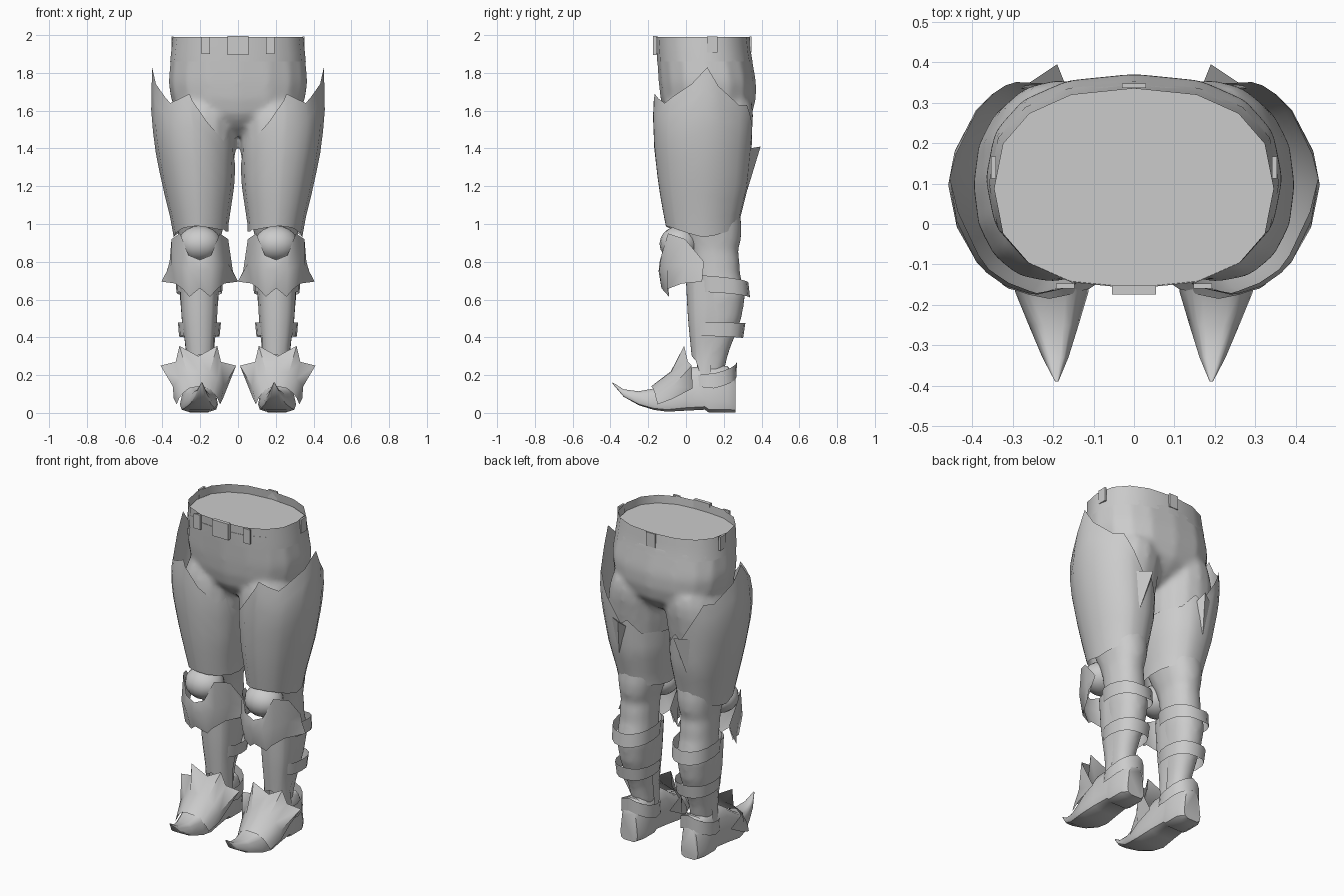
import bpy, bmesh, math

if "Cube" in bpy.data.objects:
    bpy.data.objects.remove(bpy.data.objects["Cube"])

steel = bpy.data.materials.new("light_grey")
steel.diffuse_color = (0.6, 0.6, 0.6, 1)
steel.use_nodes = True
steel.node_tree.nodes["Principled BSDF"].inputs["Base Color"].default_value = steel.diffuse_color


def make(name, verts, faces, mirror=True, angle=40):
    """Mesh object with smooth shading, optionally mirrored to the other leg."""
    me = bpy.data.meshes.new(name)
    me.from_pydata(verts, [], faces)
    me.materials.append(steel)
    me.shade_smooth()
    me.set_sharp_from_angle(angle=math.radians(angle))
    ob = bpy.data.objects.new(name, me)
    bpy.context.collection.objects.link(ob)
    if mirror:
        ob.modifiers.new("mirror", 'MIRROR')
    return ob


def lerp_table(table, t):
    """Linear lookup in rows of (key, values...)."""
    if t <= table[0][0]:
        return table[0][1:]
    for a, b in zip(table, table[1:]):
        if t <= b[0]:
            f = (t - a[0]) / (b[0] - a[0])
            return [p + (q - p) * f for p, q in zip(a[1:], b[1:])]
    return table[-1][1:]


def oval(box, deg, e=2.4):
    """Point on a squarish oval inside the box x0, x1, y0, y1."""
    x0, x1, y0, y1 = box
    c, s = math.cos(math.radians(deg)), math.sin(math.radians(deg))
    return ((x0 + x1) / 2 + (x1 - x0) / 2 * math.copysign(abs(c) ** (2 / e), c),
            (y0 + y1) / 2 + (y1 - y0) / 2 * math.copysign(abs(s) ** (2 / e), s))


def wall(profile, edge, rows=6, step=22.5, shape=lambda z: 2.4, cap=False):
    """Wall round a profile; edge rows give (angle, bottom z, top z)."""
    lo, hi = edge[0][0], edge[-1][0]
    angs = {k[0] for k in edge}
    n = round((hi - lo) / step)
    angs |= {a for a in (lo + step * i for i in range(n)) if min(abs(a - k[0]) for k in edge) > 6}
    angs = sorted(angs)
    closed = hi - lo == 360
    if closed:
        angs.pop()
    m = len(angs)
    verts, faces = [], []
    for r in range(rows + 1):
        for a in angs:
            zb, zt = lerp_table(edge, a)
            z = zb + (zt - zb) * r / rows
            verts.append((*oval(lerp_table(profile, z), a, shape(z)), z))
    for r in range(rows):
        for i in range(m if closed else m - 1):
            j = (i + 1) % m
            faces.append((r * m + i, r * m + j, (r + 1) * m + j, (r + 1) * m + i))
    if cap:
        faces += [tuple(reversed(range(m))), tuple(range(rows * m, rows * m + m))]
    return verts, faces


def shell(name, *args, mirror=True, **kw):
    return make(name, *wall(*args, **kw), mirror)


def arch_plate(name, rows, cx):
    """Plate symmetric about the leg centre; rows of half outlines (dx, y, z)."""
    verts, faces = [], []
    for row in rows:
        verts += [(cx - dx, y, z) for dx, y, z in reversed(row[1:])]
        verts += [(cx + dx, y, z) for dx, y, z in row]
    m = 2 * len(rows[0]) - 1
    for r in range(len(rows) - 1):
        for i in range(m - 1):
            faces.append((r * m + i, r * m + i + 1, (r + 1) * m + i + 1, (r + 1) * m + i))
    return make(name, verts, faces, angle=50)


def box(name, centre, size, mirror=False):
    bm = bmesh.new()
    bmesh.ops.create_cube(bm, size=1)
    verts = [[c + v.co[k] * size[k] for k, c in enumerate(centre)] for v in bm.verts]
    faces = [[v.index for v in f.verts] for f in bm.faces]
    bm.free()
    return make(name, verts, faces, mirror)


# Trousers: hips and both legs blended into one smooth skin
hips = [(1.47, -.05, .05, 0, .22), (1.52, -.18, .18, -.075, .3), (1.58, -.3, .3, -.115, .35),
        (1.66, -.355, .355, -.135, .37), (1.75, -.37, .37, -.145, .372),
        (1.9, -.355, .355, -.155, .345), (1.99, -.345, .345, -.16, .335)]
leg = [(.2, .14, .26, .06, .2), (.3, .14, .27, .05, .22), (.5, .112, .298, .04, .295),
       (.62, .1, .31, .05, .315), (.75, .105, .305, .035, .285), (.82, .105, .305, .025, .285),
       (.87, .105, .305, .015, .275), (.94, .085, .315, -.02, .3), (1.1, .055, .345, -.085, .285),
       (1.4, .01, .4, -.145, .335), (1.56, .005, .37, -.135, .36), (1.64, .02, .34, -.11, .35)]
hv, hf = wall(hips, [(0, 1.47, 1.93), (360, 1.47, 1.93)], rows=12, cap=True)
lv, lf = wall(leg, [(0, .2, 1.64), (360, .2, 1.64)], rows=24, shape=lambda z: 2.2, cap=True)
a, b = len(hv), len(hv) + len(lv)
trousers = make("trousers", hv + lv + [(-x, y, z) for x, y, z in lv],
                hf + [[i + a for i in f] for f in lf] + [[i + b for i in reversed(f)] for f in lf],
                mirror=False)
rm = trousers.modifiers.new("blend", 'REMESH')
rm.mode, rm.voxel_size, rm.use_smooth_shade = 'VOXEL', .016, True
sm = trousers.modifiers.new("soften", 'SMOOTH')
sm.factor, sm.iterations = .5, 8

# Waistband rim, inner cap, buckle and belt loops
shell("waistband", hips, [(0, 1.86, 1.99), (360, 1.86, 1.99)], rows=3, mirror=False)
waist = [(*oval(lerp_table(hips, 1.99), i * 22.5), 1.94) for i in range(16)]
make("waist_cap", waist, [tuple(range(16))], mirror=False)
box("buckle", (0, -.163, 1.945), (.11, .022, .1))
box("front_loop", (.17, -.153, 1.945), (.045, .012, .09), True)
box("side_loop", (.347, .14, 1.95), (.012, .055, .085), True)
box("back_loop", (0, .342, 1.95), (.06, .012, .085))

# Thigh guard with jagged top that closes in on the hips
thigh = [(.93, .05, .34, -.09, .27), (1.0, .05, .35, -.11, .28), (1.2, .02, .4, -.145, .33),
         (1.4, .01, .44, -.168, .35), (1.58, .02, .46, -.175, .365), (1.83, .03, .455, -.16, .385)]
shell("thigh_guard", thigh, [
    (0, .93, 1.83), (20, .94, 1.73), (45, .96, 1.63), (58, .97, 1.63), (75, .98, 1.52),
    (95, .98, 1.38), (106, .98, 1.41), (125, .98, 1.33), (180, .96, 1.31), (205, .96, 1.4),
    (213, .97, 1.49), (226, .97, 1.44), (250, .98, 1.54), (277, .99, 1.69), (306, .98, 1.64),
    (337, .95, 1.74), (360, .93, 1.83)], rows=8, shape=lambda z: 2.05 - max(0, z - 1.5) * 2.3)
# Spur at the back of the thigh guard
make("thigh_spur", [(.17, .345, 1.37), (.28, .335, 1.4), (.19, .395, 1.41), (.23, .325, 1.18)],
     [(0, 2, 1), (1, 2, 3), (0, 3, 2)])

# Knee: flared plate and round cap
arch_plate("knee_flare", [
    [(0, -.13, .66), (.055, -.09, .615), (.09, -.1, .655), (.13, -.02, .685), (.203, .085, .695)],
    [(0, -.145, .75), (.06, -.14, .76), (.115, -.1, .78), (.15, 0, .79), (.175, .09, .75)],
    [(0, -.138, .81), (.06, -.13, .835), (.105, -.095, .95), (.15, -.005, .92), (.16, .095, .8)]],
    .202)
bm = bmesh.new()
bmesh.ops.create_uvsphere(bm, u_segments=16, v_segments=10, radius=1)
make("knee_cap", [(.203 + v.co.x * .115, -.035 + v.co.y * .105, .895 + v.co.z * .095)
                  for v in bm.verts], [[v.index for v in f.verts] for f in bm.faces])
bm.free()

# Shin plate and straps
shin = [(.15, .12, .28, .04, .17), (.3, .13, .27, .03, .19), (.5, .11, .3, .01, .25),
        (.7, .1, .31, .0, .27)]
shell("shin_plate", shin, [(165, .2, .7), (185, .15, .7), (225, .28, .7), (270, .31, .7),
                           (315, .28, .7), (355, .15, .7), (375, .2, .7)], rows=5)
shell("upper_strap", [(.6, .085, .325, .05, .34), (.74, .08, .33, .04, .325)],
      [(0, .635, .72), (90, .61, .69), (180, .635, .72), (270, .65, .74), (360, .635, .72)], rows=2)
shell("lower_strap", [(.38, .1, .31, .04, .3), (.48, .09, .318, .04, .315)],
      [(-45, .41, .48), (90, .395, .475), (225, .41, .48)], rows=1)
shell("ankle_strap", [(.12, .1, .305, .03, .265), (.28, .11, .295, .04, .27)],
      [(-45, .14, .2), (0, .13, .21), (90, .19, .27), (180, .13, .21), (225, .14, .2)], rows=2)

# Boot with curled toe, as sections along y: bottom, top, half width
sections = [(.262, 0, .19, .06), (.22, 0, .25, .085), (.12, 0, .25, .085), (.1, .015, .25, .085),
            (0, .01, .24, .095), (-.1, .005, .17, .103), (-.17, .015, .13, .092), (-.25, .04, .115, .063),
            (-.33, .085, .125, .033), (-.39, .155, .162, .004)]
verts, faces, K = [], [], 12
for y, zb, zt, w in sections:
    for k in range(K):
        x, z = oval((-w, w, zb, zt), k * 30 + 15, 4.2)
        taper = 1.08 - .36 * (z - zb) / (zt - zb)      # wide sole, narrower top
        verts.append((.207 + x * taper - max(0, -y - .1) * .055, y, z))
for r in range(len(sections) - 1):
    for k in range(K):
        j = (k + 1) % K
        faces.append((r * K + k, r * K + j, r * K + K + j, r * K + K + k))
faces += [tuple(reversed(range(K))), tuple(range(len(verts) - K, len(verts)))]
make("boot", verts, faces)

# Spiked foot plate
arch_plate("foot_plate", [
    [(0, -.185, .14), (.05, -.175, .13), (.08, -.165, .105), (.1, -.16, .08), (.115, -.15, .045)],
    [(0, -.08, .22), (.06, -.08, .215), (.1, -.08, .18), (.135, -.07, .14), (.13, -.07, .075)],
    [(0, 0, .3), (.1, -.01, .355), (.12, .01, .27), (.2, .03, .25), (.12, .035, .13)]], .21)
